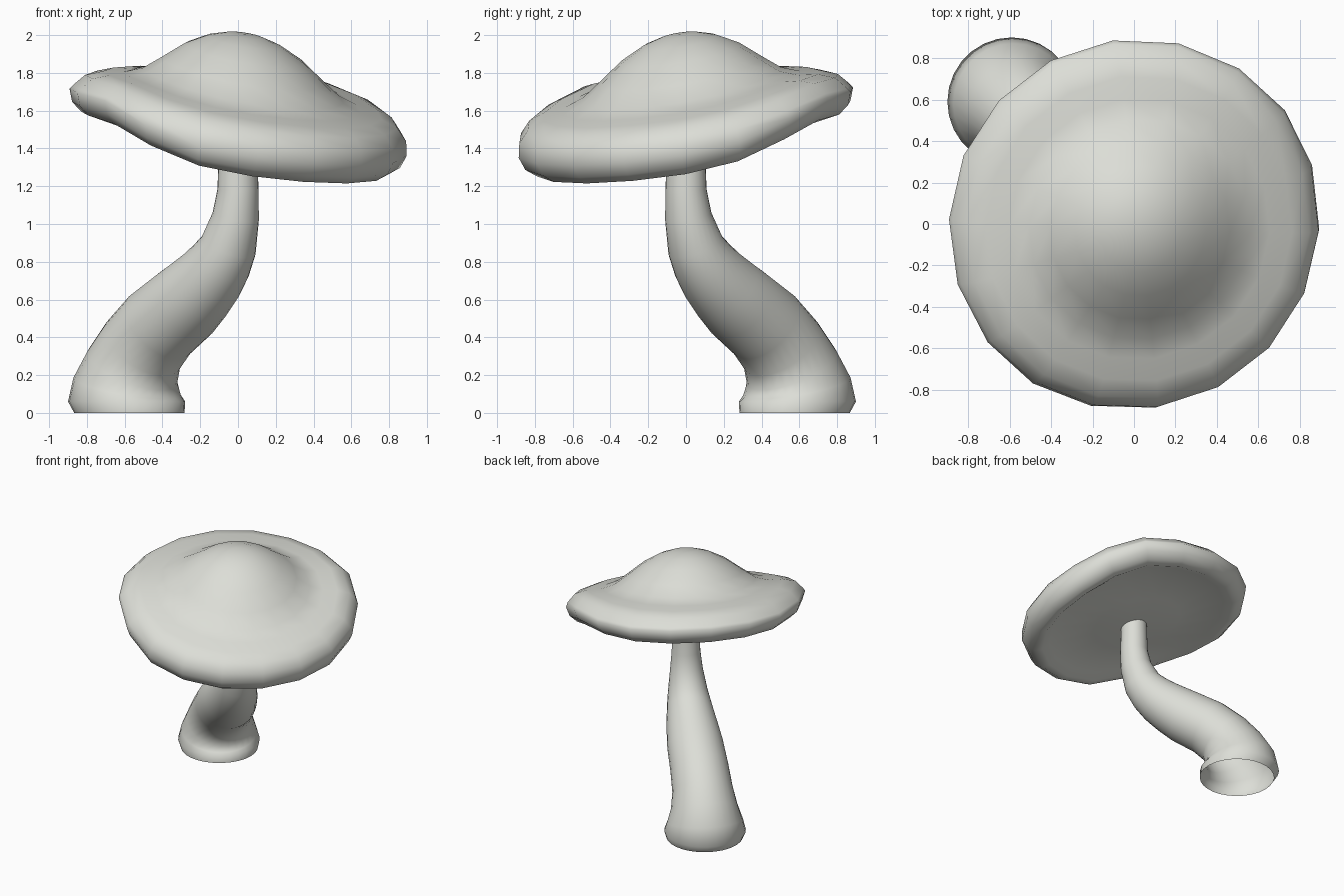
import bpy
import bmesh
import math
from mathutils import Matrix, Vector

default = bpy.data.objects.get("Cube")
if default:
    bpy.data.objects.remove(default, do_unlink=True)

# One pale stone colour for the whole mushroom
COLOUR = (0.72, 0.73, 0.68, 1.0)
pale = bpy.data.materials.new("pale_grey")
pale.use_nodes = True
pale.diffuse_color = COLOUR
pale.node_tree.nodes["Principled BSDF"].inputs["Base Color"].default_value = COLOUR


def add_ring(bm, matrix, radius, sides):
    """Circle of vertices in the local xy plane of the matrix."""
    steps = (2 * math.pi * i / sides for i in range(sides))
    return [bm.verts.new(matrix @ Vector((radius * math.cos(a), radius * math.sin(a), 0)))
            for a in steps]


def join_rings(bm, rings):
    """Quads between each pair of neighbouring rings."""
    for low, high in zip(rings, rings[1:]):
        count = len(low)
        for i in range(count):
            j = (i + 1) % count
            bm.faces.new((low[i], low[j], high[j], high[i]))


def close_ring(bm, ring, point):
    """Fan of triangles from a ring to a centre point."""
    centre = bm.verts.new(point)
    for i, vert in enumerate(ring):
        bm.faces.new((vert, ring[(i + 1) % len(ring)], centre))


def finish(bm, name):
    bmesh.ops.recalc_face_normals(bm, faces=bm.faces)
    for face in bm.faces:
        face.smooth = True
    mesh = bpy.data.meshes.new(name)
    bm.to_mesh(mesh)
    bm.free()
    mesh.materials.append(pale)
    obj = bpy.data.objects.new(name, mesh)
    bpy.context.collection.objects.link(obj)
    return obj


def warp_cap(co):
    """Lift the sides of the rim, thin its raised half, lean the dome back."""
    uphill = Vector((-1, 1, 0)).normalized()
    s = co.dot(uphill)
    weight = min(1, co.xy.length / 0.85) ** 2
    lift = 0.07 * math.exp(-((s - 0.15) / 0.4) ** 2) - 0.015
    if co.z < 0:
        lift += 0.055 * min(1, max(0, (s + 0.5) / 0.6))
    lean = 0.05 * max(0, co.z - 0.15) / 0.3
    return co + uphill * lean + Vector((0, 0, lift * weight))


# Cap: domed profile with a rounded lip, tilted down to the front left
CAP_PROFILE = [(0.1, 0.462), (0.2, 0.43), (0.32, 0.365), (0.44, 0.27),
               (0.54, 0.195), (0.64, 0.16), (0.75, 0.15), (0.84, 0.12),
               (0.895, 0.06), (0.91, -0.015), (0.885, -0.085), (0.83, -0.13),
               (0.77, -0.135), (0.71, -0.1), (0.35, -0.11)]
bm = bmesh.new()
phase = Matrix.Rotation(math.radians(-2.5), 4, "Z")
rings = [add_ring(bm, Matrix.Translation((0, 0, h)) @ phase, r, 18)
         for r, h in CAP_PROFILE]
join_rings(bm, rings)
close_ring(bm, rings[0], (0, 0, 0.47))
close_ring(bm, rings[-1], (0, 0, -0.13))
for vert in bm.verts:
    vert.co = warp_cap(vert.co)
cap = finish(bm, "mushroom_cap")
cap.matrix_world = (Matrix.Translation((0, 0, 1.535))
                    @ Matrix.Rotation(math.radians(12.5), 4, Vector((1, 1, 0))))

# Stem: open tube swept along a bent path; each station is lean, height, radius
STEM = [(0.575, 0, 0.292), (0.59, 0.06, 0.31), (0.587, 0.14, 0.288),
        (0.56, 0.24, 0.253), (0.507, 0.35, 0.23), (0.415, 0.465, 0.222),
        (0.285, 0.575, 0.214), (0.21, 0.65, 0.2), (0.143, 0.725, 0.184),
        (0.092, 0.8, 0.168), (0.05, 0.885, 0.15), (0.012, 1.04, 0.124),
        (0, 1.18, 0.109), (0, 1.43, 0.1)]
path = [Vector((-s, s, z)) for s, z, r in STEM]
bm = bmesh.new()
rings = []
for i, (point, station) in enumerate(zip(path, STEM)):
    axis = Vector((0, 0, 1))
    if 1 < i < len(path) - 1:
        axis = (path[i + 1] - path[i - 1]).normalized()
    turn = Vector((0, 0, 1)).rotation_difference(axis).to_matrix().to_4x4()
    rings.append(add_ring(bm, Matrix.Translation(point) @ turn, station[2], 28))
join_rings(bm, rings)
finish(bm, "mushroom_stem")
